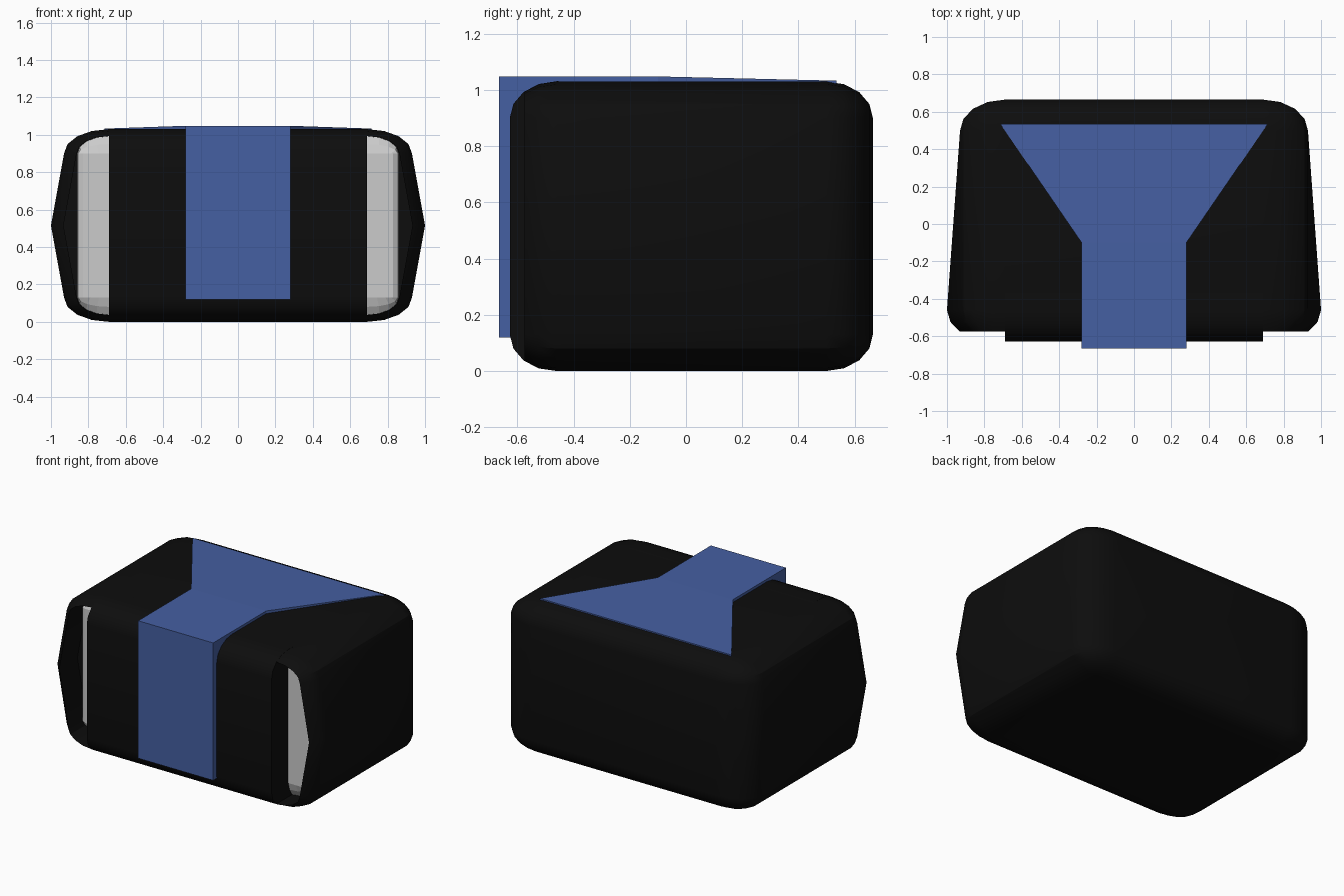
import bpy, bmesh
from math import sin, cos, pi, radians

if "Cube" in bpy.data.objects:
    bpy.data.objects.remove(bpy.data.objects["Cube"])

CX, ZLO, ZHI = 0.69, 0.13, 0.90      # straight core inside the rounded edges
RX, RZ, RY = 0.24, 0.13, 0.165       # edge rounding along each axis
SEG = 4


def material(name, rgb):
    m = bpy.data.materials.new(name)
    m.diffuse_color = (*rgb, 1)
    m.use_nodes = True
    m.node_tree.nodes["Principled BSDF"].inputs["Base Color"].default_value = m.diffuse_color
    return m


BLACK = material("black", (0.004, 0.004, 0.004))
BLUE = material("blue", (0.06, 0.115, 0.36))


def finish(bm, name, mat=None, smooth=False):
    bmesh.ops.remove_doubles(bm, verts=bm.verts, dist=1e-4)
    bmesh.ops.recalc_face_normals(bm, faces=bm.faces)
    me = bpy.data.meshes.new(name)
    bm.to_mesh(me)
    bm.free()
    ob = bpy.data.objects.new(name, me)
    bpy.context.collection.objects.link(ob)
    if mat:
        me.materials.append(mat)
    if smooth:
        bpy.ops.object.select_all(action='DESELECT')
        ob.select_set(True)
        bpy.context.view_layer.objects.active = ob
        bpy.ops.object.shade_smooth_by_angle(angle=radians(30))
    return ob


def ring(y, rx, rz, bulge=0.0):
    """Rounded rectangle in xz with side midpoints pushed outwards."""
    pts = []
    for k, (sx, zc) in enumerate(((1, ZHI), (-1, ZHI), (-1, ZLO), (1, ZLO))):
        for i in range(SEG + 1):
            a = (k + i / SEG) * pi / 2
            pts.append((sx * CX + rx * cos(a), y, zc + rz * sin(a)))
        if k in (1, 3):
            pts.append((sx * (CX + rx + bulge), y, (ZLO + ZHI) / 2))
    return pts


def loft(bm, rings):
    rows = [[bm.verts.new(p) for p in r] for r in rings]
    for a, b in zip(rows, rows[1:]):
        for i in range(len(a)):
            j = (i + 1) % len(a)
            bm.faces.new((a[i], a[j], b[j], b[i]))
    bm.faces.new(rows[0])
    bm.faces.new(rows[-1])


def prism(bm, profile, x):
    """Extrude a yz profile from -x to x."""
    a, b = [[bm.verts.new((s * x, y, z)) for y, z in profile] for s in (-1, 1)]
    for i in range(len(a)):
        j = (i + 1) % len(a)
        bm.faces.new((a[i], a[j], b[j], b[i]))
    bm.faces.new(a)
    bm.faces.new(b)


# Bag shell: rounded back, bulging sides, open front rim with a recess
rings = []
for i in range(SEG, -1, -1):
    t = i / SEG * pi / 2
    rings.append(ring(0.5 + RY * sin(t), RX * cos(t), RZ * cos(t)))
for deg in (0, 22.5, 44):
    t = radians(deg)
    rings.append(ring(-0.46 - RY * sin(t), RX * cos(t), RZ * cos(t), 0.07))
rings.append(ring(-0.38, RX * 0.72, RZ * 0.72, 0.07))
bm = bmesh.new()
loft(bm, rings)
finish(bm, "shell", BLACK, True)

# Pale inner block seen through the side slots
bm = bmesh.new()
loft(bm, [ring(-0.36, 0.17, 0.093), ring(-0.41, 0.17, 0.093),
          ring(-0.435, 0.165, 0.05), ring(-0.45, 0.14, 0.0)])
finish(bm, "inner_block")

# Front panel with rounded top and bottom edges
arc = [(-0.46 - (RY + 0.002) * sin(i / SEG * pi / 2),
        (RZ + 0.001) * cos(i / SEG * pi / 2)) for i in range(SEG + 1)]
profile = [(-0.37, ZHI + RZ)] + [(y, ZHI + z) for y, z in arc]
profile += [(y, ZLO - min(z, RZ)) for y, z in reversed(arc)] + [(-0.37, 0.0)]
bm = bmesh.new()
prism(bm, profile, CX)
finish(bm, "front_panel", BLACK, True)

# Strap down the front, with a flared flap sloping over the top
bm = bmesh.new()
prism(bm, [(-0.665, 0.12), (-0.665, 1.048), (-0.1, 1.048), (-0.1, 1.01),
           (-0.48, 1.01), (-0.6, 0.87), (-0.6, 0.12)], 0.28)
outline = [(-0.28, -0.1, 1.048), (0.28, -0.1, 1.048),
           (0.715, 0.535, 1.033), (-0.715, 0.535, 1.033)]
top = [bm.verts.new(p) for p in outline]
low = [bm.verts.new((x, y, 1.01)) for x, y, z in outline]
bm.faces.new(top)
bm.faces.new(low[::-1])
for i in range(1, 4):
    j = (i + 1) % 4
    bm.faces.new((top[i], low[i], low[j], top[j]))
finish(bm, "strap", BLUE)
